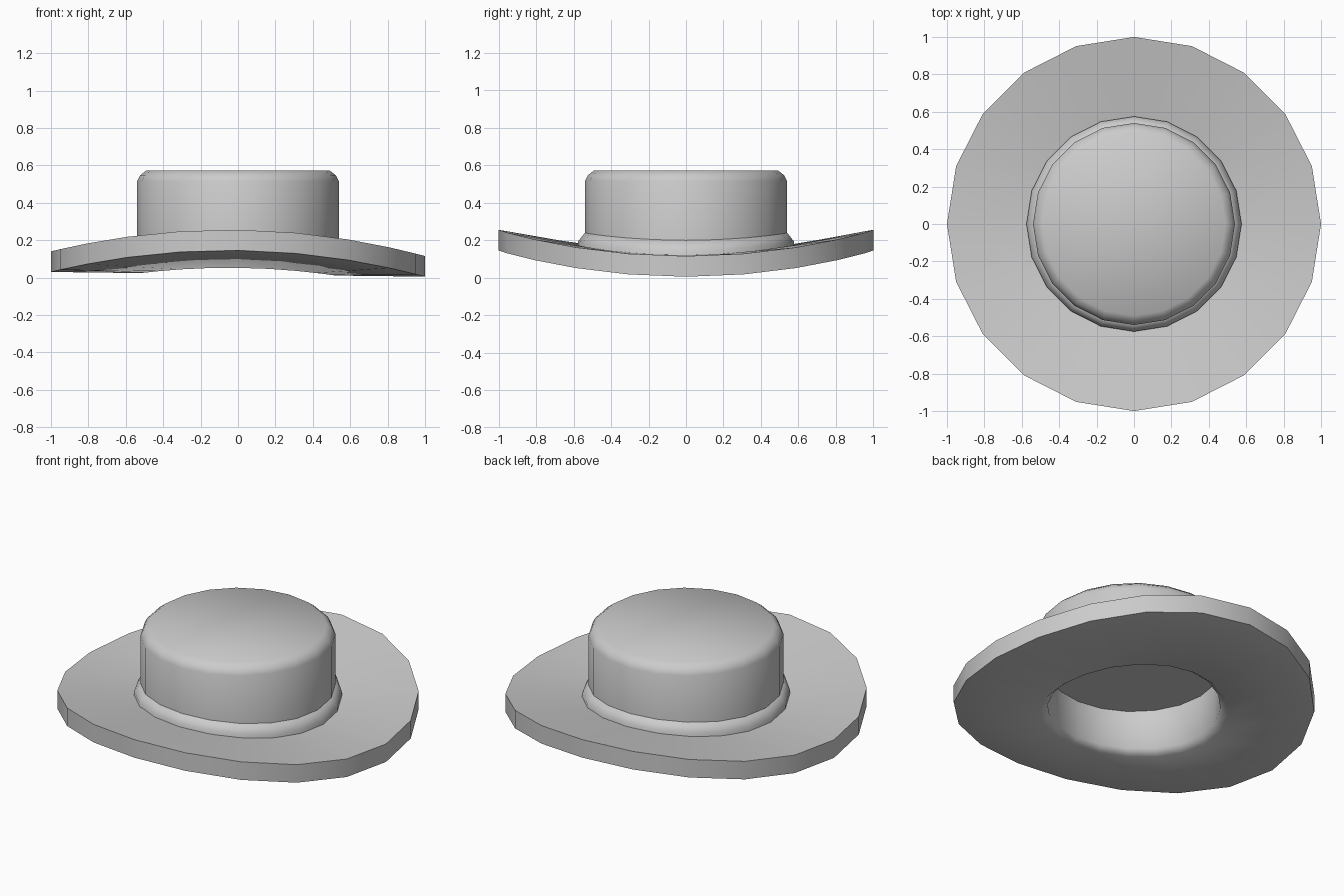
import bpy, math

SIDES = 20

cube = bpy.data.objects.get("Cube")
if cube:
    bpy.data.objects.remove(cube, do_unlink=True)

# One plain felt colour
felt = bpy.data.materials.new("grey felt")
felt.use_nodes = True
colour = (0.6, 0.6, 0.6, 1)
felt.diffuse_color = colour
felt.node_tree.nodes["Principled BSDF"].inputs["Base Color"].default_value = colour


def lathe(name, profile, closed=False, cap=None):
    """Spin (radius, height, bend) points; bend follows the curl of the brim."""
    verts, faces = [], []
    for r, h, bend in profile:
        for i in range(SIDES):
            a = 2 * math.pi * i / SIDES
            x, y = r * math.cos(a), r * math.sin(a)
            curl = 0.0175 - 0.0125 * x + 0.128 * y * y
            verts.append((x, y, h + bend * curl))
    rows = len(profile)
    for j in range(rows if closed else rows - 1):
        lo, hi = j * SIDES, (j + 1) % rows * SIDES
        for i in range(SIDES):
            k = (i + 1) % SIDES
            faces.append((lo + i, lo + k, hi + k, hi + i))
    if cap:
        last = [(rows - 1) * SIDES + i for i in range(SIDES)]
        faces.append(last if cap == "up" else last[::-1])
    mesh = bpy.data.meshes.new(name)
    mesh.from_pydata(verts, [], faces)
    mesh.materials.append(felt)
    obj = bpy.data.objects.new(name, mesh)
    bpy.context.collection.objects.link(obj)
    bpy.ops.object.select_all(action="DESELECT")
    obj.select_set(True)
    bpy.context.view_layer.objects.active = obj
    bpy.ops.object.mode_set(mode="EDIT")
    bpy.ops.mesh.select_all(action="SELECT")
    bpy.ops.mesh.normals_make_consistent(inside=False)
    bpy.ops.object.mode_set(mode="OBJECT")
    bpy.ops.object.shade_smooth_by_angle(angle=math.radians(60))
    return obj


# Curled brim with the head opening and its flat ceiling
lathe("brim", [(0.5, 0.11, 1), (1, 0.11, 1), (1, 0, 1), (0.52, 0, 1),
               (0.48, 0.035, 1), (0.48, 0.31, 0)], cap="up")

# Band that flares out where the crown meets the brim
lathe("band", [(0.5, 0.08, 1), (0.575, 0.08, 1), (0.575, 0.135, 1),
               (0.54, 0.19, 0.9), (0.5, 0.19, 0.9)], closed=True)

# Crown with a softened top edge
lathe("crown", [(0.54, 0.13, 1), (0.54, 0.515, 0), (0.525, 0.545, 0),
                (0.49, 0.573, 0)], cap="up")
